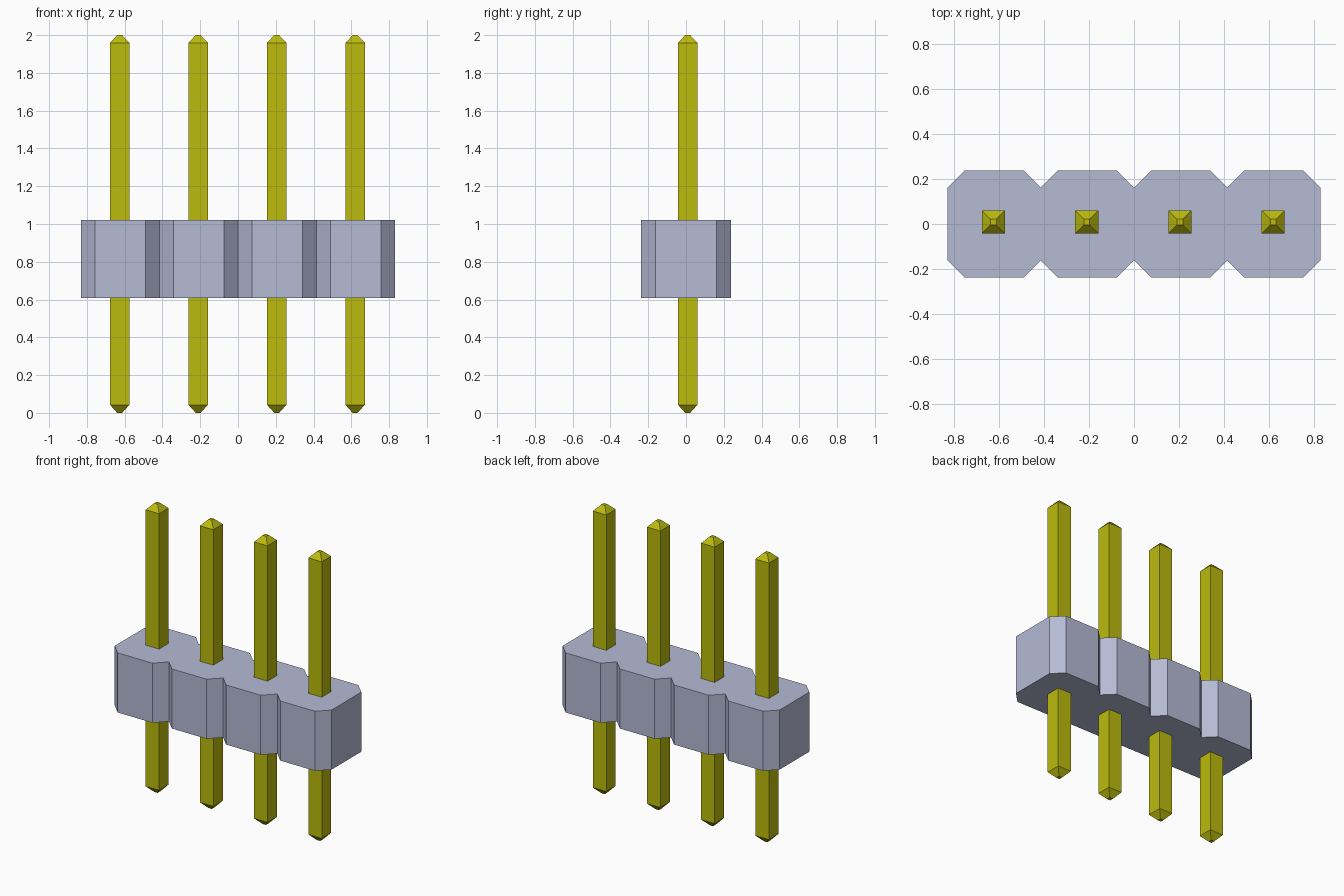
import bpy, bmesh

cube = bpy.data.objects.get("Cube")
if cube:
    bpy.data.objects.remove(cube, do_unlink=True)

PITCH = 0.4155


def make_material(name, rgb):
    mat = bpy.data.materials.new(name)
    mat.use_nodes = True
    mat.diffuse_color = (*rgb, 1)
    bsdf = next(n for n in mat.node_tree.nodes if n.type == 'BSDF_PRINCIPLED')
    bsdf.inputs["Base Color"].default_value = (*rgb, 1)
    return mat


def loft(name, sections, mat, location=(0, 0, 0)):
    """Join a stack of (outline, z) sections into a closed, flat-shaded solid."""
    bm = bmesh.new()
    rings = [[bm.verts.new((x, y, z)) for x, y in outline] for outline, z in sections]
    bm.faces.new(rings[0])
    bm.faces.new(rings[-1])
    for low, high in zip(rings, rings[1:]):
        for i in range(len(low)):
            j = (i + 1) % len(low)
            bm.faces.new((low[i], low[j], high[j], high[i]))
    bmesh.ops.recalc_face_normals(bm, faces=bm.faces)
    mesh = bpy.data.meshes.new(name)
    bm.to_mesh(mesh)
    bm.free()
    mesh.materials.append(mat)
    obj = bpy.data.objects.new(name, mesh)
    obj.location = location
    bpy.context.collection.objects.link(obj)
    return obj


def square(h):
    return [(-h, -h), (h, -h), (h, h), (-h, h)]


housing_grey = make_material("housing blue grey", (0.465, 0.495, 0.665))
pin_yellow = make_material("pin yellow", (0.503, 0.497, 0.004))

# Housing: four joined octagonal cells with V notches between them
centres = [(i - 1.5) * PITCH for i in range(4)]
HALF_Y, CHAMFER = 0.2375, 0.075
front = [(centres[0] - PITCH / 2, CHAMFER - HALF_Y)]
for c in centres:
    front += [(c - PITCH / 2 + CHAMFER, -HALF_Y),
              (c + PITCH / 2 - CHAMFER, -HALF_Y),
              (c + PITCH / 2, CHAMFER - HALF_Y)]
outline = front + [(x, -y) for x, y in reversed(front)]
loft("housing", [(outline, 0.608), (outline, 1.021)], housing_grey)

# Pins: square posts tapering to a small flat at both ends
for i, c in enumerate(centres):
    loft(f"pin_{i + 1}",
         [(square(0.013), 0), (square(0.0515), 0.043),
          (square(0.0515), 1.959), (square(0.013), 2)],
         pin_yellow, (c - 0.003, 0.009, 0))
